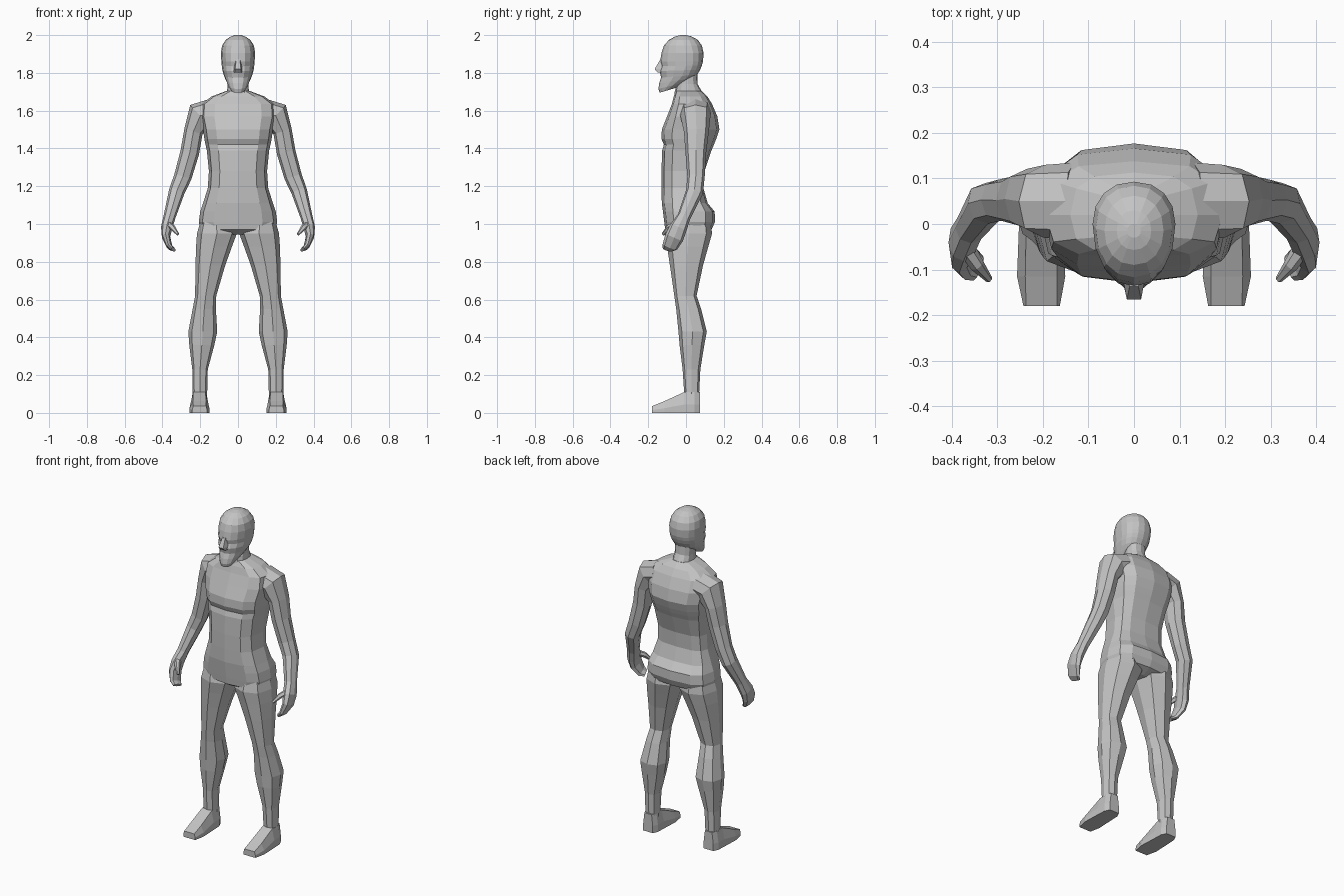
import bpy, bmesh, math
from mathutils import Vector

grey = bpy.data.materials.new("plain_grey")
grey.diffuse_color = (0.55, 0.55, 0.55, 1)


def power(v, e):
    return math.copysign(abs(v) ** e, v) if abs(v) > 1e-6 else 0.0


def loft(name, rings, mirror=False):
    """Skin a list of equal-length point rings and cap both ends."""
    bm = bmesh.new()
    rows = [[bm.verts.new(p) for p in ring] for ring in rings]
    n = len(rows[0])
    for a, b in zip(rows, rows[1:]):
        for i in range(n):
            j = (i + 1) % n
            bm.faces.new((a[i], a[j], b[j], b[i]))
    bm.faces.new(rows[0][::-1])
    bm.faces.new(rows[-1])
    bmesh.ops.recalc_face_normals(bm, faces=bm.faces)
    mesh = bpy.data.meshes.new(name)
    bm.to_mesh(mesh)
    bm.free()
    mesh.materials.append(grey)
    ob = bpy.data.objects.new(name, mesh)
    bpy.context.collection.objects.link(ob)
    if mirror:
        mod = ob.modifiers.new("mirror", 'MIRROR')
        mod.use_mirror_merge = False
    return ob


def level_ring(z, xa, xb, front, back, mid, n, e, tilt=0.0):
    """Horizontal rounded section with separate front and back depth."""
    cx, rx = (xa + xb) / 2, (xb - xa) / 2
    pts = []
    for k in range(n):
        t = 2 * math.pi * k / n
        s = power(math.sin(t), e)
        y = mid + (s * (back - mid) if s > 0 else -s * (front - mid))
        pts.append((cx + rx * power(math.cos(t), e), y, z + tilt * (y - front)))
    return pts


def tube(name, stations, n=8, mirror=True):
    """Limb along a path: stations are (x, y, z, width, depth) with half sizes."""
    c = [Vector(s[:3]) for s in stations]
    rings = []
    for i, s in enumerate(stations):
        t = (c[min(i + 1, len(c) - 1)] - c[max(i - 1, 0)]).normalized()
        u = Vector((0, 1, 0)).cross(t).normalized()
        v = t.cross(u)
        rings.append([c[i] + u * s[3] * power(math.cos(2 * math.pi * k / n), 0.85)
                      + v * s[4] * power(math.sin(2 * math.pi * k / n), 0.85)
                      for k in range(n)])
    return loft(name, rings, mirror)


# torso: height, half width, front, back
torso = [
    (0.945, 0.08, -0.07, 0.08), (0.97, 0.195, -0.11, 0.135),
    (1.01, 0.208, -0.115, 0.153), (1.065, 0.20, -0.122, 0.152),
    (1.11, 0.185, -0.128, 0.115), (1.19, 0.16, -0.13, 0.092),
    (1.28, 0.154, -0.13, 0.098), (1.39, 0.165, -0.126, 0.135),
    (1.42, 0.172, -0.117, 0.148), (1.45, 0.178, -0.13, 0.16),
    (1.50, 0.185, -0.128, 0.177), (1.57, 0.20, -0.10, 0.166),
    (1.635, 0.195, -0.075, 0.138), (1.675, 0.14, -0.065, 0.113),
    (1.705, 0.06, -0.055, 0.083)]
loft("torso", [level_ring(z, -w, w, f, b, 0.02, 12, 0.68) for z, w, f, b in torso])

# neck
neck = [(1.66, 0.08, -0.065, 0.115), (1.70, 0.058, -0.06, 0.085),
        (1.74, 0.055, -0.05, 0.062), (1.82, 0.055, -0.04, 0.058)]
loft("neck", [level_ring(z, -w, w, f, b, 0.01, 12, 0.85) for z, w, f, b in neck])

# head: height, half width, front, back, widest depth, rise toward the back
head = [
    (1.695, 0.036, -0.14, -0.05, -0.10, 0.3),
    (1.715, 0.052, -0.146, 0.0, -0.07, 0.25),
    (1.745, 0.064, -0.142, 0.045, -0.04, 0.15),
    (1.775, 0.074, -0.132, 0.06, -0.02, 0.08),
    (1.81, 0.083, -0.14, 0.075, -0.01, 0.03),
    (1.835, 0.086, -0.131, 0.084, 0, 0.02),
    (1.86, 0.088, -0.137, 0.090, 0, 0),
    (1.905, 0.091, -0.13, 0.093, 0, 0),
    (1.945, 0.084, -0.117, 0.084, -0.01, 0),
    (1.975, 0.065, -0.09, 0.062, -0.015, 0),
    (1.993, 0.038, -0.057, 0.03, -0.015, 0),
    (2.0, 0.015, -0.03, 0.0, -0.015, 0)]
loft("head", [level_ring(z, -w, w, f, b, m, 16, 0.92, t) for z, w, f, b, m, t in head])

# nose
loft("nose", [[(-w, -0.11, z), (w, -0.11, z), (w * 0.6, f, z), (-w * 0.6, f, z)]
              for z, w, f in ((1.87, 0.016, -0.137), (1.82, 0.026, -0.166),
                              (1.802, 0.028, -0.15))])

# legs: height, inner side, outer side, front, back
leg = [
    (1.01, 0.03, 0.20, -0.10, 0.13), (0.95, 0.006, 0.217, -0.112, 0.138),
    (0.88, 0.032, 0.222, -0.10, 0.118), (0.78, 0.068, 0.225, -0.085, 0.09),
    (0.62, 0.115, 0.227, -0.062, 0.056), (0.55, 0.117, 0.24, -0.052, 0.08),
    (0.43, 0.11, 0.263, -0.04, 0.11), (0.36, 0.125, 0.258, -0.034, 0.097),
    (0.23, 0.16, 0.242, -0.018, 0.076), (0.11, 0.163, 0.241, -0.01, 0.07),
    (0.04, 0.163, 0.243, -0.01, 0.07)]
loft("leg", [level_ring(z, a, b, f, k, (f + k) / 2, 8, 0.8) for z, a, b, f, k in leg], True)

# feet: depth, inner side, outer side, height, top inset
foot = [(0.075, 0.172, 0.236, 0.11, 0.008), (0.045, 0.158, 0.25, 0.11, 0.01),
        (-0.01, 0.156, 0.253, 0.11, 0.016), (-0.115, 0.151, 0.257, 0.062, 0.018),
        (-0.18, 0.163, 0.243, 0.036, 0.006)]
loft("foot", [[(a, y, 0), (b, y, 0), (b, y, h * 0.4), (b - i, y, h),
               (a + i, y, h), (a, y, h * 0.4)] for y, a, b, h, i in foot], True)

# arms with hands
tube("arm", [
    (0.13, 0.05, 1.595, 0.07, 0.085), (0.198, 0.05, 1.575, 0.078, 0.08),
    (0.236, 0.055, 1.49, 0.05, 0.066), (0.255, 0.052, 1.38, 0.05, 0.055),
    (0.292, 0.053, 1.25, 0.047, 0.046), (0.325, 0.045, 1.17, 0.042, 0.046),
    (0.362, -0.01, 1.04, 0.032, 0.035), (0.378, -0.04, 0.98, 0.03, 0.046),
    (0.381, -0.062, 0.93, 0.022, 0.05), (0.362, -0.085, 0.88, 0.015, 0.042),
    (0.342, -0.097, 0.865, 0.01, 0.03)])

# thumbs
tube("thumb", [(0.37, -0.05, 1.0, 0.016, 0.02), (0.345, -0.09, 0.98, 0.015, 0.016),
               (0.318, -0.122, 0.945, 0.007, 0.008)], n=6)
